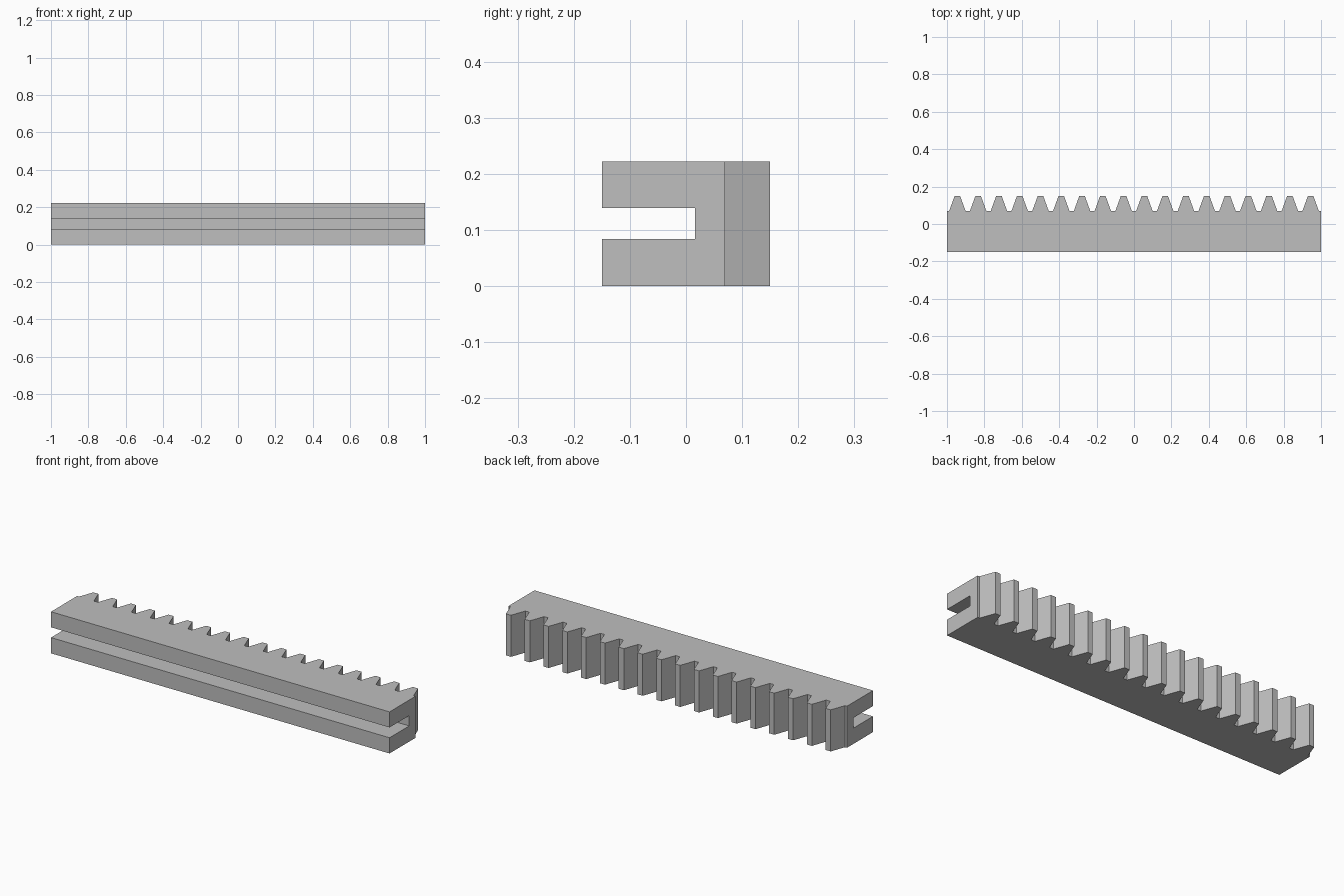
import bpy
import bmesh
import math

cube = bpy.data.objects.get("Cube")
if cube:
    bpy.data.objects.remove(cube, do_unlink=True)

# Main dimensions
LENGTH, HEIGHT = 2.0, 0.222
FRONT, TIP = -0.1495, 0.1495
TEETH = 18
PITCH = LENGTH / TEETH
MODULE = PITCH / math.pi
PITCH_LINE = TIP - MODULE
ROOT = TIP - 2.25 * MODULE
SLOPE = math.tan(math.radians(20))

# Single grey metal
steel = bpy.data.materials.new("grey_steel")
steel.use_nodes = True
grey = (0.52, 0.52, 0.52, 1)
steel.diffuse_color = grey
steel.node_tree.nodes["Principled BSDF"].inputs["Base Color"].default_value = grey


def prism(name, outline, z0, z1):
    """Extrude a flat xy outline from z0 up to z1."""
    bm = bmesh.new()
    base = bm.faces.new([bm.verts.new((x, y, z0)) for x, y in outline])
    top = bmesh.ops.extrude_face_region(bm, geom=[base])["geom"]
    verts = [v for v in top if isinstance(v, bmesh.types.BMVert)]
    bmesh.ops.translate(bm, verts=verts, vec=(0, 0, z1 - z0))
    bmesh.ops.recalc_face_normals(bm, faces=bm.faces)
    mesh = bpy.data.meshes.new(name)
    bm.to_mesh(mesh)
    bm.free()
    mesh.materials.append(steel)
    obj = bpy.data.objects.new(name, mesh)
    bpy.context.collection.objects.link(obj)
    return obj


def half_width(y):
    """Half thickness of a tooth at depth y."""
    return PITCH / 4 - (y - PITCH_LINE) * SLOPE


# Toothed bar: straight front, row of trapezoid teeth along the back
outline = [(LENGTH / 2, ROOT), (LENGTH / 2, FRONT), (-LENGTH / 2, FRONT), (-LENGTH / 2, ROOT)]
for i in range(TEETH):
    centre = -LENGTH / 2 + (i + 0.5) * PITCH
    for side, y in ((-1, ROOT), (-1, TIP), (1, TIP), (1, ROOT)):
        outline.append((centre + side * half_width(y), y))
rack = prism("gear_rack", outline, 0, HEIGHT)

# Lengthwise slot in the front
cutter = prism("slot_cutter", [(-1.1, -0.3), (1.1, -0.3), (1.1, 0.016), (-1.1, 0.016)], 0.084, 0.139)
cutter.hide_render = True
slot = rack.modifiers.new("slot", 'BOOLEAN')
slot.operation = 'DIFFERENCE'
slot.solver = 'EXACT'
slot.object = cutter
bpy.context.view_layer.objects.active = rack
bpy.ops.object.modifier_apply(modifier=slot.name)
bpy.data.objects.remove(cutter, do_unlink=True)
